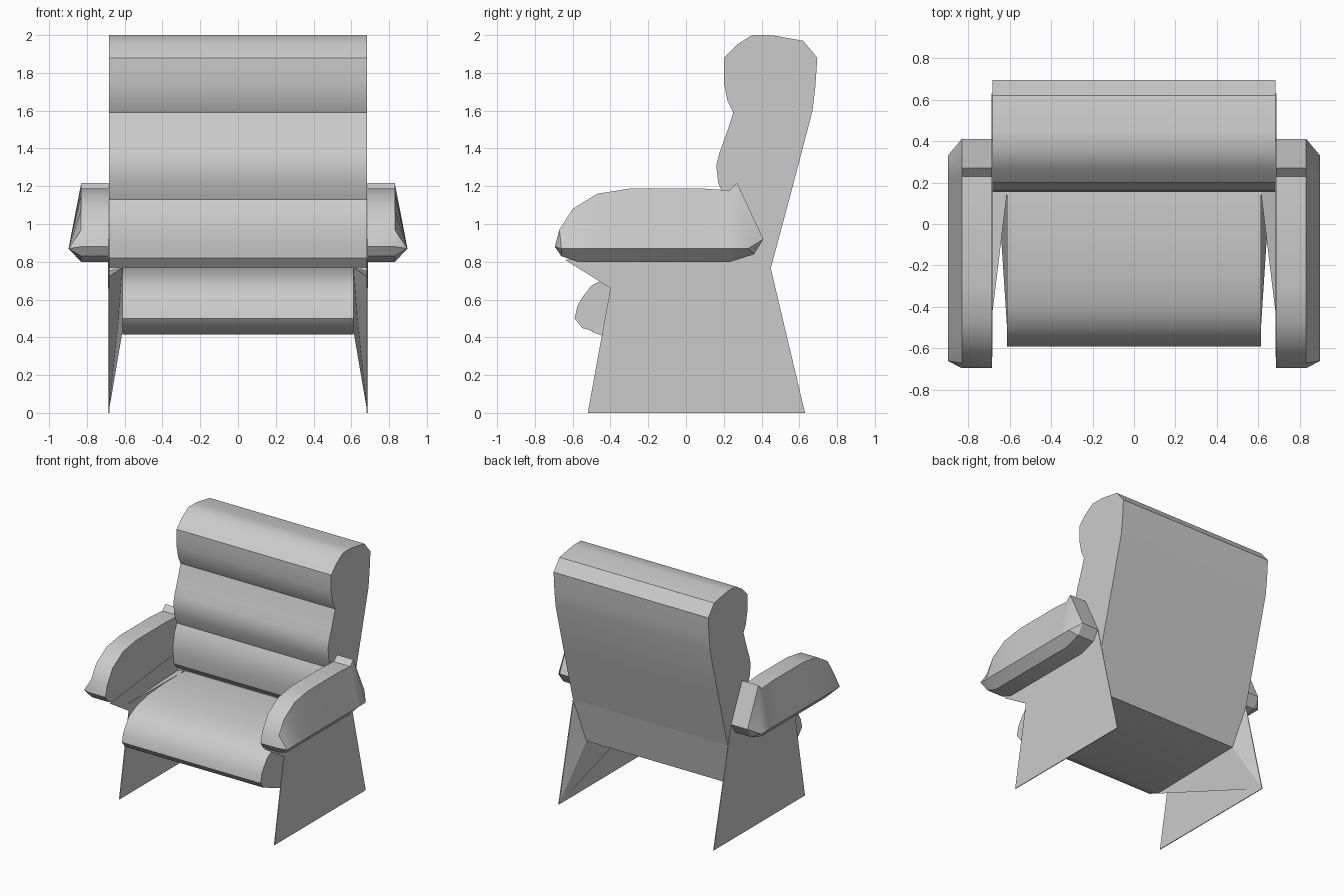
import bpy, bmesh, math

cube = bpy.data.objects.get("Cube")
if cube:
    bpy.data.objects.remove(cube, do_unlink=True)

grey = bpy.data.materials.new("plain_grey")
grey.use_nodes = True
grey.diffuse_color = (0.6, 0.6, 0.6, 1)
grey.node_tree.nodes["Principled BSDF"].inputs["Base Color"].default_value = (0.6, 0.6, 0.6, 1)


def finish(name, bm, mirror=False, angle=35):
    bmesh.ops.recalc_face_normals(bm, faces=bm.faces)
    mesh = bpy.data.meshes.new(name)
    bm.to_mesh(mesh)
    bm.free()
    mesh.materials.append(grey)
    ob = bpy.data.objects.new(name, mesh)
    bpy.context.collection.objects.link(ob)
    bpy.ops.object.select_all(action='DESELECT')
    ob.select_set(True)
    bpy.context.view_layer.objects.active = ob
    bpy.ops.object.shade_smooth_by_angle(angle=math.radians(angle))
    if mirror:
        ob.modifiers.new("Mirror", 'MIRROR')
    return ob


def extrude(name, profile, x0, x1, mirror=False):
    """Extrude a closed (y, z) outline along x."""
    bm = bmesh.new()
    a = [bm.verts.new((x0, y, z)) for y, z in profile]
    b = [bm.verts.new((x1, y, z)) for y, z in profile]
    bm.faces.new(a)
    bm.faces.new(b[::-1])
    for i in range(len(a)):
        j = (i + 1) % len(a)
        bm.faces.new((a[i], a[j], b[j], b[i]))
    return finish(name, bm, mirror)


def hull(name, points, mirror=False):
    bm = bmesh.new()
    for p in points:
        bm.verts.new(p)
    bmesh.ops.convex_hull(bm, input=bm.verts)
    return finish(name, bm, mirror, 20)


W = 0.683   # half width of the back and sides
S = 0.612   # half width of the seat

# Backrest with headrest, middle and lower rolls
extrude("backrest", [
    (0.45, 0.77), (0.56, 1.18), (0.67, 1.60), (0.685, 1.73), (0.695, 1.88),
    (0.62, 1.97), (0.45, 2.0), (0.35, 2.0), (0.27, 1.95), (0.20, 1.88),
    (0.20, 1.75), (0.22, 1.65), (0.25, 1.59), (0.225, 1.51), (0.20, 1.44),
    (0.175, 1.37), (0.16, 1.31), (0.17, 1.22), (0.205, 1.13), (0.175, 1.07),
    (0.158, 0.99), (0.155, 0.91), (0.165, 0.82), (0.21, 0.77)], -W, W)

# Tapered base of the back
hull("back_base", [(s * x, y, z) for s in (-1, 1) for x, y, z in (
    (W, 0.21, 0.77), (W, 0.45, 0.77), (S, 0.38, 0.43), (S, 0.15, 0.43))])

# Seat cushion with rounded front
extrude("seat", [
    (0.38, 0.43), (0.30, 0.76), (0.15, 0.77), (-0.05, 0.77), (-0.25, 0.755),
    (-0.40, 0.725), (-0.50, 0.675), (-0.55, 0.61), (-0.575, 0.565),
    (-0.59, 0.50), (-0.55, 0.45), (-0.44, 0.415)], -S, S)

# Thin side panels forming the legs
extrude("side_leg", [
    (-0.52, 0), (0.63, 0), (0.45, 0.75), (0.41, 0.92),
    (-0.64, 0.81), (-0.40, 0.66)], 0.681, 0.687, True)

# Gussets joining the side panels to the seat
hull("lower_gusset", [
    (S, -0.5, 0.43), (S, 0.38, 0.43), (0.685, 0.63, 0), (S, 0.15, 0.77)], True)
hull("upper_gusset", [
    (S, 0.15, 0.77), (S, 0.38, 0.43), (0.685, 0.63, 0),
    (0.685, -0.45, 0.72), (0.685, 0.45, 0.76)], True)

# Armrests: side outline, straight to a ridge, then tapering to an outer edge
outline = [
    (-0.695, 0.88), (-0.67, 0.97), (-0.60, 1.08), (-0.47, 1.16), (-0.30, 1.187),
    (0.08, 1.188), (0.23, 1.178), (0.27, 1.218), (0.41, 0.92), (0.36, 0.84),
    (0.23, 0.798), (-0.57, 0.798), (-0.66, 0.83)]
bm = bmesh.new()
inner = [bm.verts.new((0.685, y, z)) for y, z in outline]
ridge = [bm.verts.new((0.83, y, z)) for y, z in outline]
edge = [bm.verts.new((0.897, min(max(y, -0.66), 0.33), 0.87)) for y, z in outline]
bm.faces.new(inner)
for i in range(len(outline)):
    j = (i + 1) % len(outline)
    bm.faces.new((inner[i], inner[j], ridge[j], ridge[i]))
    bm.faces.new((ridge[i], ridge[j], edge[j], edge[i]))
bmesh.ops.remove_doubles(bm, verts=edge, dist=0.001)
finish("armrest", bm, True, 30)
